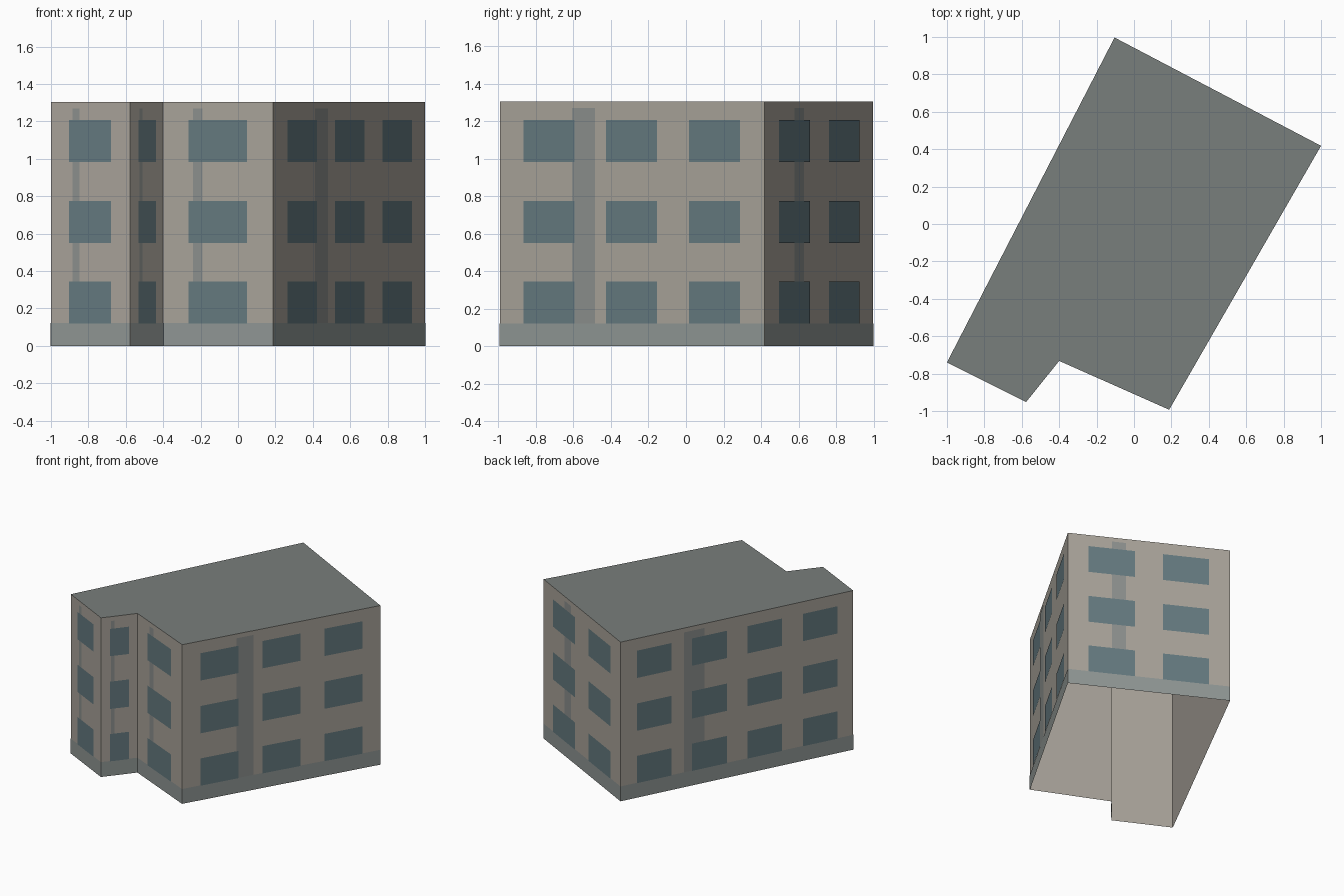
import bpy
from mathutils import Vector

if "Cube" in bpy.data.objects:
    bpy.data.objects.remove(bpy.data.objects["Cube"])

# Footprint corners, counter-clockwise, and overall height
PLAN = [(-1.0, -0.74), (-0.577, -0.952), (-0.40, -0.732),
        (0.188, -0.993), (1.0, 0.418), (-0.104, 0.997)]
HEIGHT = 1.305
COLUMNS = [1, 1, 1, 3, 2, 4]                 # window columns on each wall
# columns -> (window width, spacing), as fractions of wall length
LAYOUT = {1: (0.53, 0.0), 2: (0.285, 0.459), 3: (0.193, 0.3125), 4: (0.149, 0.238)}
SILLS = [0.12, 0.55, 0.983]                  # bottom of each window row
WINDOW_H = 0.224


def material(name, rgb):
    m = bpy.data.materials.new(name)
    m.diffuse_color = (*rgb, 1.0)
    m.use_nodes = True
    m.node_tree.nodes["Principled BSDF"].inputs["Base Color"].default_value = m.diffuse_color
    return m


def build(name, polygons, mat):
    """One mesh object from a list of polygons (each a list of points)."""
    verts, faces = [], []
    for poly in polygons:
        faces.append(range(len(verts), len(verts) + len(poly)))
        verts += poly
    mesh = bpy.data.meshes.new(name)
    mesh.from_pydata(verts, [], [list(f) for f in faces])
    mesh.materials.append(mat)
    obj = bpy.data.objects.new(name, mesh)
    bpy.context.collection.objects.link(obj)
    return obj


def panel(wall, u0, u1, z0, z1, offset=0.0):
    """Rectangle on a wall, u along the wall from 0 to 1."""
    a = Vector((*PLAN[wall], 0))
    b = Vector((*PLAN[(wall + 1) % len(PLAN)], 0))
    d = b - a
    out = Vector((d.y, -d.x, 0)).normalized() * offset
    return [a + d * u + out + Vector((0, 0, z))
            for u, z in ((u0, z0), (u1, z0), (u1, z1), (u0, z1))]


walls = range(len(PLAN))

# Open-bottomed shell: outer walls and flat roof
build("walls", [panel(w, 0, 1, 0, HEIGHT) for w in walls],
      material("plaster", (0.40, 0.37, 0.325)))
build("roof", [[Vector((x, y, HEIGHT)) for x, y in PLAN]],
      material("roofing", (0.19, 0.21, 0.20)))

# Grey plinth around the foot of the walls
build("plinth", [panel(w, 0, 1, 0, 0.122, 0.002) for w in walls],
      material("plinth_grey", (0.28, 0.31, 0.30)))

# One vertical strip per wall, behind the windows
build("wall_strips", [panel(w, 0.273, 0.36, 0.122, 1.27, 0.002) for w in walls],
      material("strip_grey", (0.265, 0.28, 0.27)))

# Window rows and columns
windows = []
for w in walls:
    n = COLUMNS[w]
    width, pitch = LAYOUT[n]
    for i in range(n):
        u = 0.5 + (i - (n - 1) / 2) * pitch
        windows += [panel(w, u - width / 2, u + width / 2, z, z + WINDOW_H, 0.004)
                    for z in SILLS]
build("windows", windows, material("glass", (0.13, 0.195, 0.215)))
